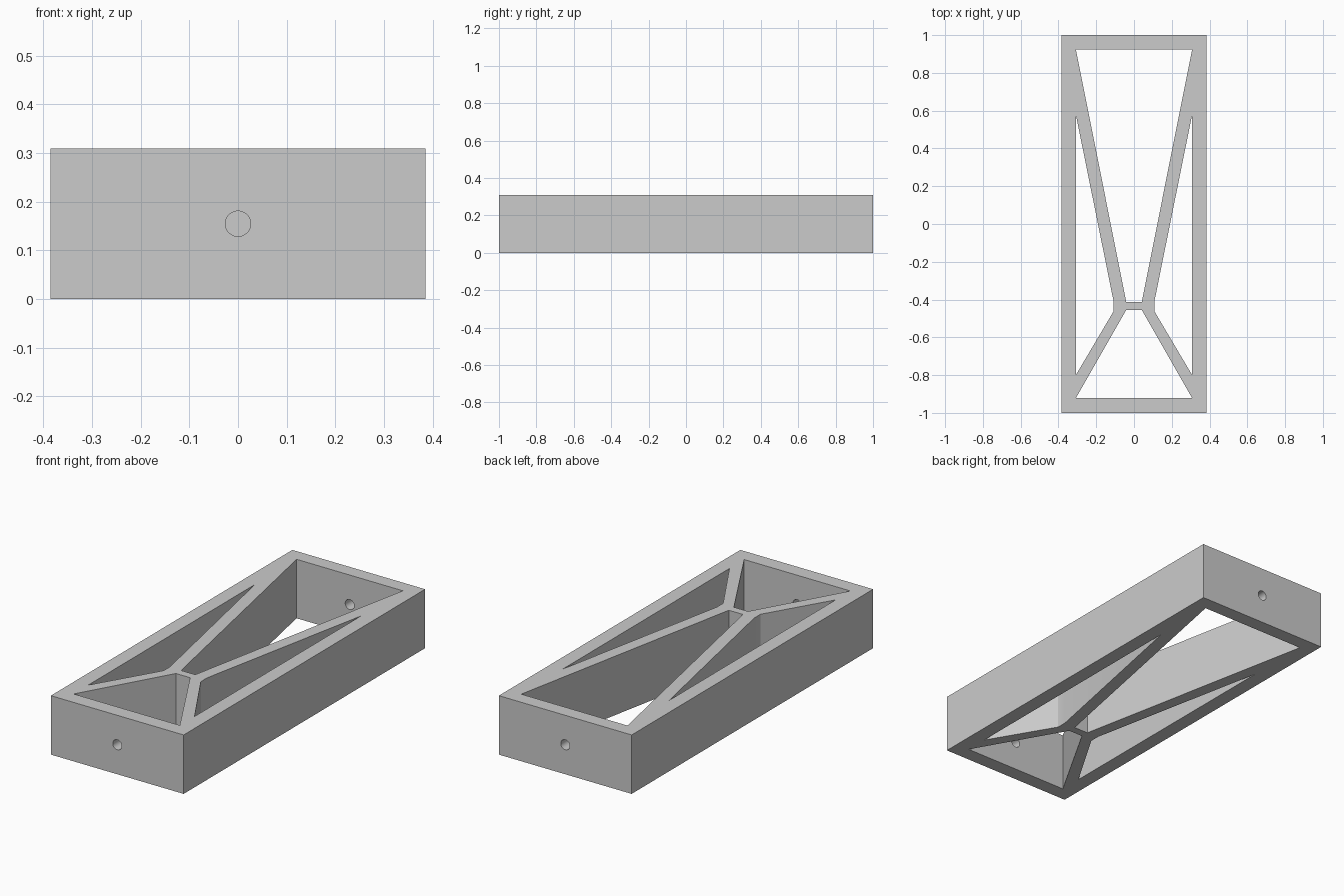
import bpy
import bmesh
import math

old = bpy.data.objects.get("Cube")
if old:
    bpy.data.objects.remove(old, do_unlink=True)

WIDTH, LENGTH, HEIGHT = 0.77, 2.0, 0.309
HOLE_RADIUS = 0.026

grey = bpy.data.materials.new("light grey")
grey.use_nodes = True
colour = (0.6, 0.6, 0.6, 1)
grey.diffuse_color = colour
grey.node_tree.nodes["Principled BSDF"].inputs["Base Color"].default_value = colour


def prism(name, outline, bottom, top):
    """Extrude a flat outline upwards into a closed solid."""
    bm = bmesh.new()
    face = bm.faces.new([bm.verts.new((x, y, bottom)) for x, y in outline])
    extruded = bmesh.ops.extrude_face_region(bm, geom=[face])["geom"]
    verts = [v for v in extruded if isinstance(v, bmesh.types.BMVert)]
    bmesh.ops.translate(bm, verts=verts, vec=(0, 0, top - bottom))
    bmesh.ops.recalc_face_normals(bm, faces=bm.faces)
    mesh = bpy.data.meshes.new(name)
    bm.to_mesh(mesh)
    bm.free()
    mesh.materials.append(grey)
    obj = bpy.data.objects.new(name, mesh)
    bpy.context.collection.objects.link(obj)
    return obj


def mirrored(half):
    """Complete a half outline across the centre line."""
    return half + [(-x, y) for x, y in reversed(half)]


# Solid block
frame = prism("braced_frame", mirrored([(WIDTH / 2, -LENGTH / 2), (WIDTH / 2, LENGTH / 2)]), 0, HEIGHT)

# Pockets that leave the outer walls, diagonal struts and short crosspiece
side = [(0.308, -0.8), (0.308, 0.58), (0.108, -0.41), (0.108, -0.462)]
pockets = {
    "back_pocket_cutter": mirrored([(0.041, -0.413), (0.308, 0.925)]),
    "front_pocket_cutter": mirrored([(0.308, -0.922), (0.041, -0.455)]),
    "left_pocket_cutter": side,
    "right_pocket_cutter": [(-x, y) for x, y in side],
}
cutters = [prism(name, outline, -0.1, HEIGHT + 0.1) for name, outline in pockets.items()]

# Round holes through both end walls
for name, y in (("front_hole_cutter", -0.96), ("back_hole_cutter", 0.96)):
    bpy.ops.mesh.primitive_cylinder_add(vertices=48, radius=HOLE_RADIUS, depth=0.2,
                                        location=(0, y, HEIGHT / 2),
                                        rotation=(math.pi / 2, 0, 0))
    hole = bpy.context.object
    hole.name = name
    hole.data.materials.append(grey)
    cutters.append(hole)

# Cut everything and bake the result
bpy.ops.object.select_all(action="DESELECT")
bpy.context.view_layer.objects.active = frame
frame.select_set(True)
for cutter in cutters:
    cutter.hide_render = True
    cut = frame.modifiers.new(cutter.name, "BOOLEAN")
    cut.operation = "DIFFERENCE"
    cut.solver = "EXACT"
    cut.object = cutter
    bpy.ops.object.modifier_apply(modifier=cut.name)
for cutter in cutters:
    bpy.data.objects.remove(cutter, do_unlink=True)

bpy.ops.object.shade_smooth_by_angle(angle=math.radians(20))
